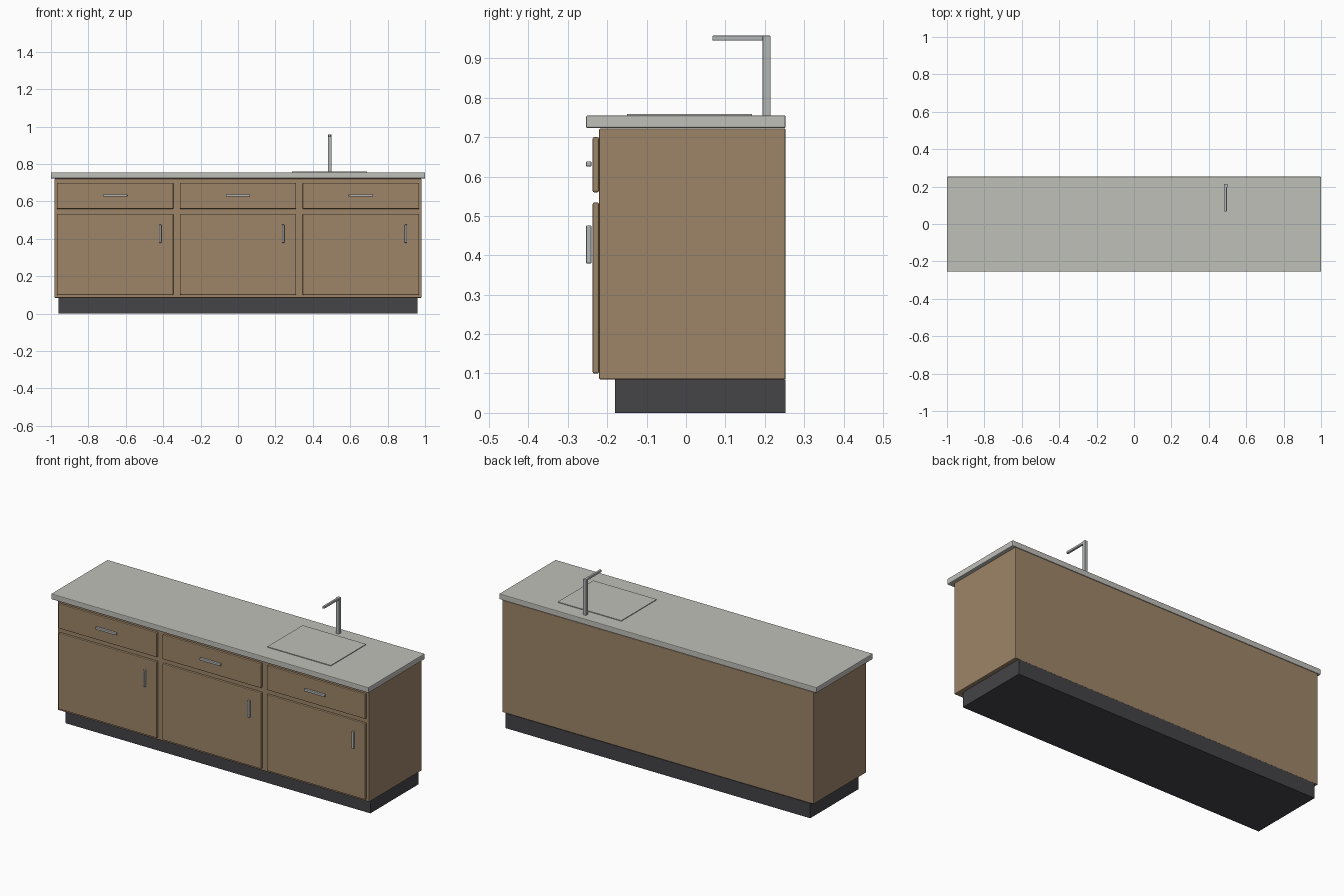
import bpy

cube = bpy.data.objects.get("Cube")
if cube:
    bpy.data.objects.remove(cube, do_unlink=True)


def material(name, rgb):
    mat = bpy.data.materials.new(name)
    mat.use_nodes = True
    mat.diffuse_color = (*rgb, 1)
    mat.node_tree.nodes["Principled BSDF"].inputs["Base Color"].default_value = (*rgb, 1)
    return mat


wood = material("warm wood", (0.34, 0.235, 0.14))
stone = material("pale stone", (0.53, 0.525, 0.49))
metal = material("brushed metal", (0.45, 0.47, 0.47))
dark = material("dark plinth", (0.058, 0.056, 0.063))


def box(name, mat, x, y, z, bevel=0.0):
    """Box from (min, max) spans on each axis, with an optional edge bevel."""
    spans = (x, y, z)
    bpy.ops.mesh.primitive_cube_add(size=1, location=[(a + b) / 2 for a, b in spans])
    obj = bpy.context.object
    obj.name = name
    obj.scale = [b - a for a, b in spans]
    bpy.ops.object.transform_apply(location=False, rotation=False, scale=True)
    obj.data.materials.append(mat)
    if bevel:
        mod = obj.modifiers.new("Bevel", 'BEVEL')
        mod.width = bevel
        mod.segments = 2
    return obj


def around(centre, size):
    return (centre - size / 2, centre + size / 2)


# Carcass, plinth and worktop
back = 0.253
box("plinth", dark, (-0.96, 0.96), (-0.18, back), (0, 0.085))
box("cabinet_body", wood, (-0.982, 0.982), (-0.221, back), (0.085, 0.722), 0.004)
box("worktop", stone, (-1, 1), (-0.254, back), (0.723, 0.755), 0.004)

# Three bays, each with a drawer, a door and their handles
front_y, handle_y = (-0.237, -0.221), (-0.254, -0.24)
for side, cx in (("right", -0.657), ("middle", 0), ("left", 0.657)):
    width = around(cx, 0.622)
    box(side + "_drawer", wood, width, front_y, (0.56, 0.70), 0.004)
    box(side + "_door", wood, width, front_y, (0.10, 0.534), 0.004)
    box(side + "_drawer_handle", metal, around(cx, 0.13), handle_y, around(0.632, 0.013), 0.003)
    box(side + "_door_handle", metal, around(cx + 0.241, 0.013), handle_y, (0.379, 0.476), 0.003)

# Sink cover and tap
box("sink", stone, (0.29, 0.69), (-0.15, 0.168), (0.75, 0.759))
box("tap_post", metal, around(0.49, 0.02), (0.194, 0.215), (0.75, 0.958), 0.003)
box("tap_spout", metal, around(0.49, 0.013), (0.067, 0.21), (0.945, 0.958), 0.003)
